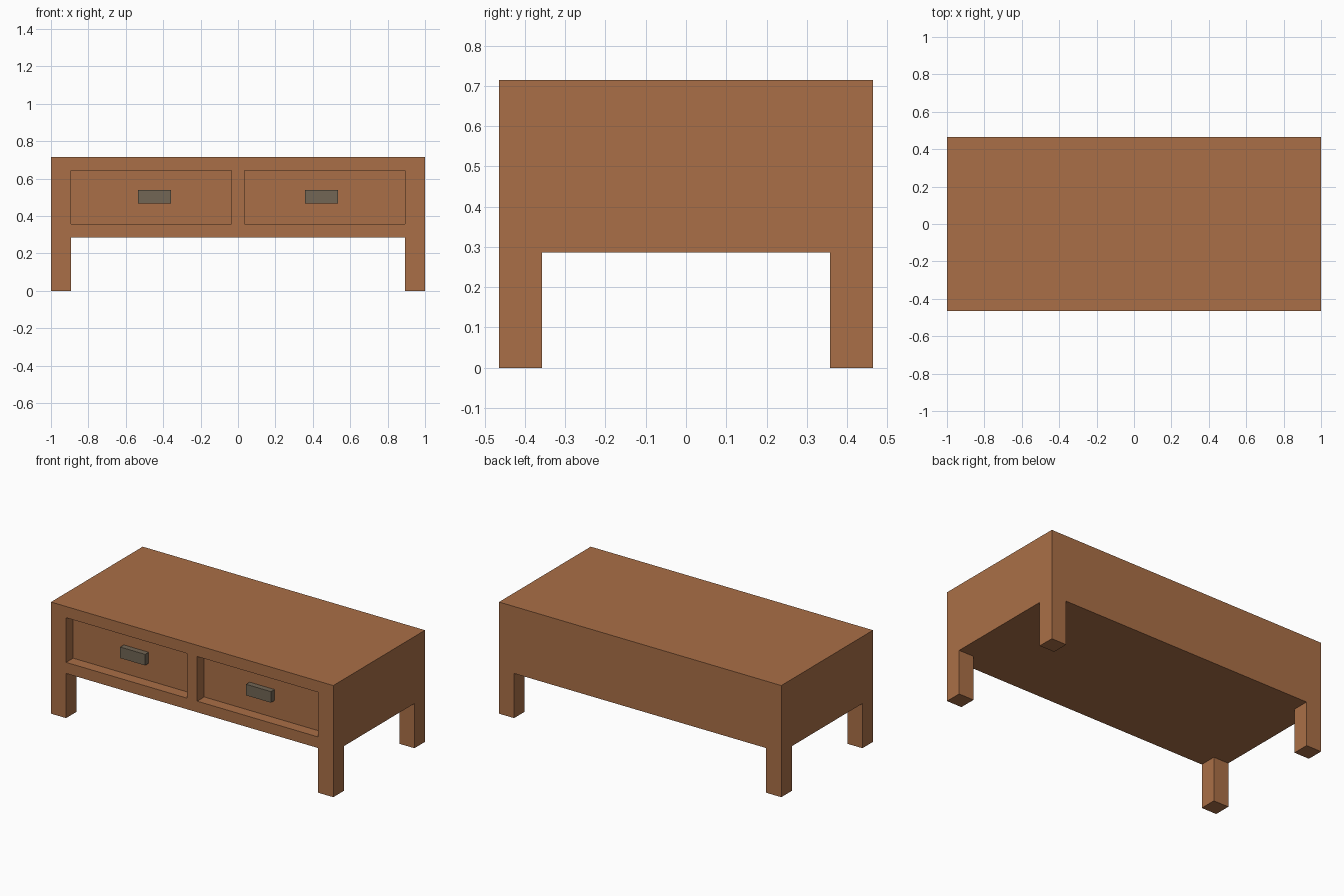
import bpy
import bmesh
from mathutils import Vector

cube = bpy.data.objects.get("Cube")
if cube:
    bpy.data.objects.remove(cube, do_unlink=True)

# Main dimensions
W, D, H = 1.0, 0.464, 0.715       # half width, half depth, full height
LEG, LEG_H = 0.107, 0.286         # leg thickness and height
PANEL_X = (0.036, 0.893)          # drawer recess span on each side
PANEL_Z = (0.357, 0.643)
RECESS = 0.071


def material(name, colour):
    mat = bpy.data.materials.new(name)
    mat.use_nodes = True
    mat.diffuse_color = colour
    mat.node_tree.nodes["Principled BSDF"].inputs["Base Color"].default_value = colour
    return mat


wood = material("brown_wood", (0.402, 0.159, 0.063, 1))
metal = material("dull_metal", (0.168, 0.133, 0.089, 1))


def box(bm, lo, hi):
    lo, hi = Vector(lo), Vector(hi)
    for v in bmesh.ops.create_cube(bm, size=1)["verts"]:
        v.co = (lo + hi) / 2 + v.co * (hi - lo)


def finish(name, bm, mat):
    mesh = bpy.data.meshes.new(name)
    bm.to_mesh(mesh)
    bm.free()
    mesh.materials.append(mat)
    obj = bpy.data.objects.new(name, mesh)
    bpy.context.collection.objects.link(obj)
    return obj


# Body: a box whose front is sliced into cells, with the drawer cells pushed in
bm = bmesh.new()
box(bm, (-W, -D, LEG_H), (W, D, H))
cuts = [((s * x, 0, 0), (1, 0, 0)) for x in PANEL_X for s in (-1, 1)]
cuts += [((0, 0, z), (0, 0, 1)) for z in PANEL_Z]
for co, no in cuts:
    bmesh.ops.bisect_plane(bm, geom=bm.verts[:] + bm.edges[:] + bm.faces[:],
                           plane_co=co, plane_no=no)
drawers = []
for f in bm.faces:
    c = f.calc_center_median()
    if (f.normal.y < -0.9 and PANEL_X[0] < abs(c.x) < PANEL_X[1]
            and PANEL_Z[0] < c.z < PANEL_Z[1]):
        drawers.append(f)
for f in bmesh.ops.extrude_discrete_faces(bm, faces=drawers)["faces"]:
    bmesh.ops.translate(bm, verts=f.verts[:], vec=(0, RECESS, 0))
bmesh.ops.dissolve_limit(bm, angle_limit=0.01, verts=bm.verts[:], edges=bm.edges[:])
bmesh.ops.recalc_face_normals(bm, faces=bm.faces[:])
finish("table_body", bm, wood)

# Legs flush with the four corners
for side, sx in (("left", 1), ("right", -1)):
    for end, sy in (("front", -1), ("back", 1)):
        xs = sorted((sx * W, sx * (W - LEG)))
        ys = sorted((sy * D, sy * (D - LEG)))
        bm = bmesh.new()
        box(bm, (xs[0], ys[0], 0), (xs[1], ys[1], LEG_H))
        finish(f"{end}_{side}_leg", bm, wood)

    # Drawer handle standing on the recessed panel
    xs = sorted((sx * 0.358, sx * 0.534))
    back = -D + RECESS
    bm = bmesh.new()
    box(bm, (xs[0], back - 0.036, 0.467), (xs[1], back, 0.538))
    finish(f"{side}_drawer_handle", bm, metal)
